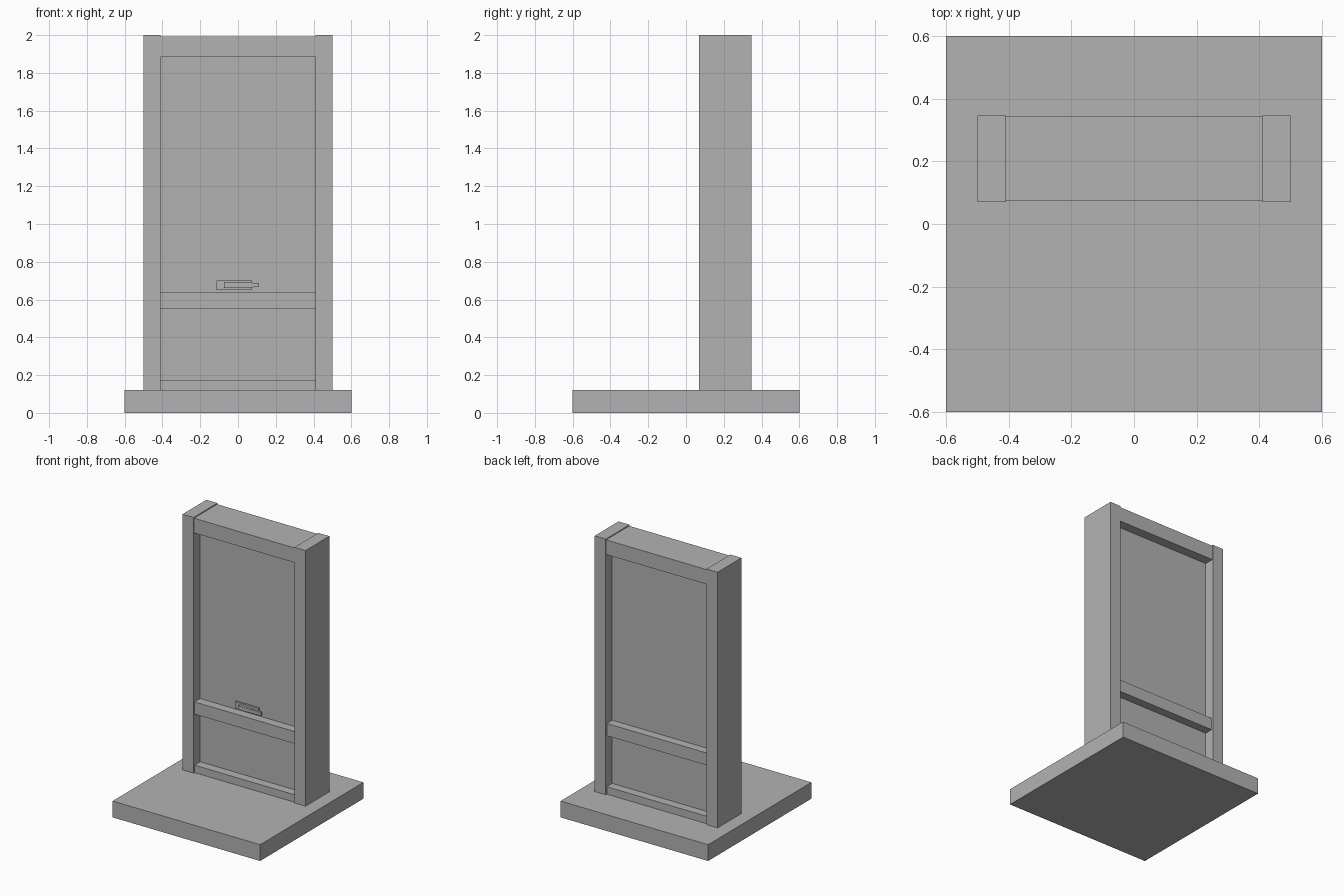
import bpy

cube = bpy.data.objects.get("Cube")
if cube:
    bpy.data.objects.remove(cube, do_unlink=True)

# Single flat colour
grey = bpy.data.materials.new("plain grey")
grey.use_nodes = True
tone = (0.45, 0.45, 0.45, 1)
grey.diffuse_color = tone
grey.node_tree.nodes["Principled BSDF"].inputs["Base Color"].default_value = tone


def box(name, x, y, z):
    """Box spanning the given (low, high) ranges."""
    spans = (x, y, z)
    bpy.ops.mesh.primitive_cube_add(size=1, location=[(a + b) / 2 for a, b in spans])
    ob = bpy.context.object
    ob.name = ob.data.name = name
    for v in ob.data.vertices:
        for i, (a, b) in enumerate(spans):
            v.co[i] *= b - a
    ob.data.materials.append(grey)
    return ob


opening = (-0.41, 0.41)
rail_depth = (0.08, 0.335)

# Floor slab
box("base_slab", (-0.6, 0.6), (-0.6, 0.6), (0, 0.12))

# Door frame
box("left_post", (0.41, 0.5), (0.07, 0.347), (0.12, 2))
box("right_post", (-0.5, -0.41), (0.07, 0.347), (0.12, 2))
box("lintel", opening, (0.074, 0.343), (1.885, 1.993))

# Door leaf with its cross rails
box("door_panel", opening, (0.145, 0.272), (0.12, 1.885))
box("middle_rail", opening, rail_depth, (0.55, 0.64))
box("bottom_rail", opening, rail_depth, (0.12, 0.175))

# Handle on the front of the leaf
box("handle_plate", (-0.115, 0.075), (0.132, 0.145), (0.65, 0.702))
box("handle_stem", (-0.075, -0.03), (0.124, 0.132), (0.665, 0.69))
lever = box("handle_lever", (-0.075, 0.11), (0.108, 0.124), (0.662, 0.692))

# Taper the lever toward its free end
for v in lever.data.vertices:
    if v.co.x > 0:
        v.co.z *= 0.75
